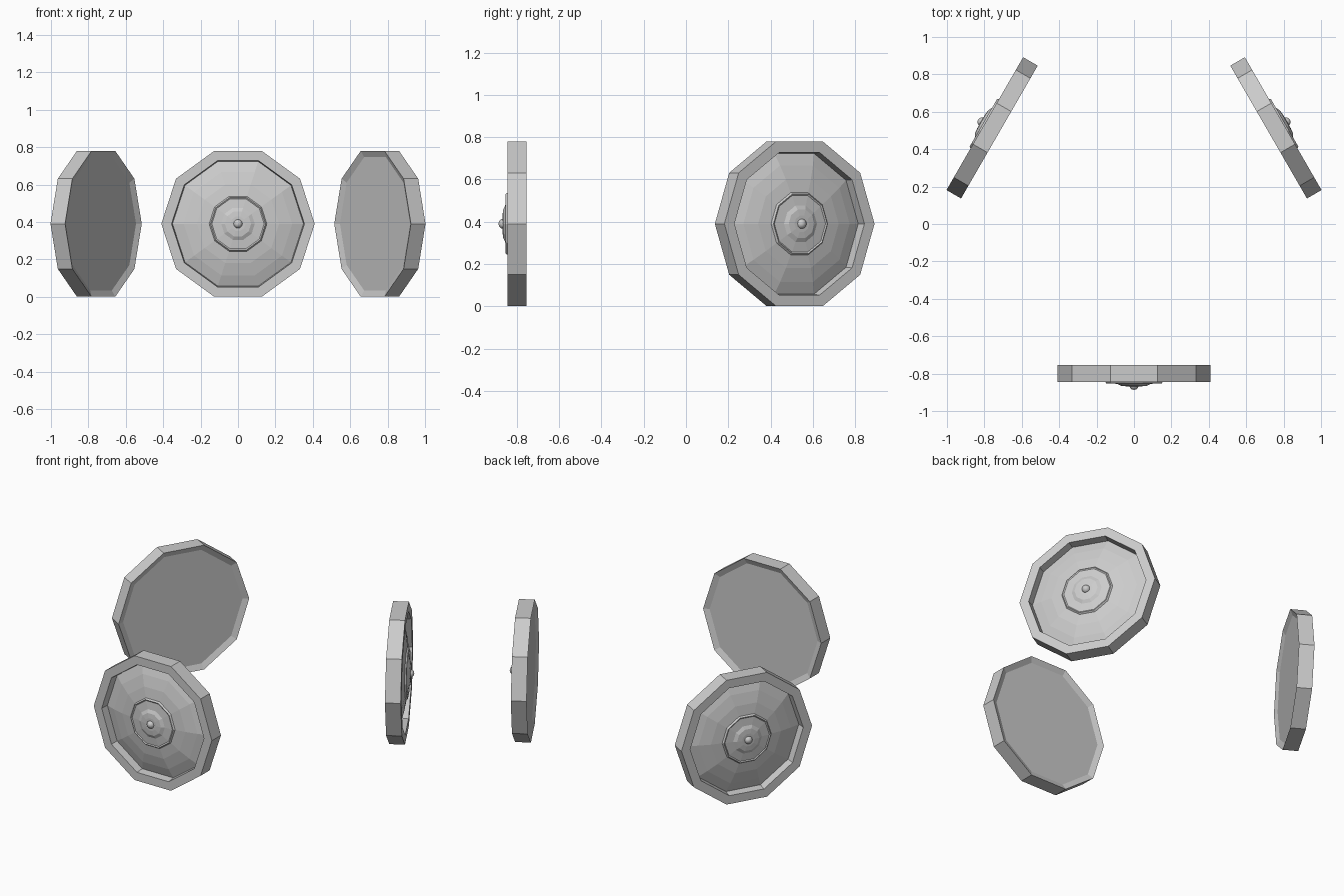
import bpy, bmesh
from math import radians, sin, cos, tau
from mathutils import Matrix

cube = bpy.data.objects.get("Cube")
if cube:
    bpy.data.objects.remove(cube, do_unlink=True)

grey = bpy.data.materials.new("plain grey")
grey.use_nodes = True
grey.diffuse_color = (0.6, 0.6, 0.6, 1)
grey.node_tree.nodes["Principled BSDF"].inputs["Base Color"].default_value = (0.6, 0.6, 0.6, 1)

SIDES = 10
CENTRE_Z = 0.39
RING_Y = 0.076     # centre of the circle the shields stand on
RIM_DISTANCE = 0.921


def lathe(name, profile, place, sides=SIDES):
    """Turn (radius, height) points round the shield axis; radius 0 closes an end."""
    bm = bmesh.new()
    rings = []
    for r, h in profile:
        count = sides if r > 0 else 1
        rings.append([bm.verts.new((r * cos(tau * i / sides), -h, r * sin(tau * i / sides)))
                      for i in range(count)])
    for a, b in zip(rings, rings[1:]):
        for i in range(sides):
            j = (i + 1) % sides
            corners = [a[i % len(a)], a[j % len(a)], b[j % len(b)], b[i % len(b)]]
            bm.faces.new(list(dict.fromkeys(corners)))
    bmesh.ops.recalc_face_normals(bm, faces=bm.faces)
    mesh = bpy.data.meshes.new(name)
    bm.to_mesh(mesh)
    bm.free()
    mesh.materials.append(grey)
    obj = bpy.data.objects.new(name, mesh)
    obj.matrix_world = place
    bpy.context.collection.objects.link(obj)
    return obj


# Rim with a shallow dished back, a raised front lip and a domed face
body = [(0, -0.075), (0.375, -0.075), (0.41, -0.09), (0.41, 0), (0.355, 0),
        (0.35, -0.05), (0.29, -0.028), (0.22, -0.01), (0.15, 0), (0, 0)]
# Raised centre plate with a stepped hub
boss = [(0, -0.004), (0.157, -0.004), (0.147, 0.009), (0.14, 0.005), (0.09, 0.01),
        (0.07, 0.02), (0.04, 0.023), (0, 0.023)]
# Rounded knob on the hub
knob = [(0.025 * sin(radians(a)), 0.018 - 0.024 * cos(radians(a))) for a in range(30, 180, 30)]
knob = [(0, -0.006)] + knob + [(0, 0.042)]

for side, angle in (("front", 0), ("left", 120), ("right", -120)):
    place = (Matrix.Translation((0, RING_Y, CENTRE_Z))
             @ Matrix.Rotation(radians(angle), 4, "Z")
             @ Matrix.Translation((0, -RIM_DISTANCE, 0)))
    lathe(side + "_shield", body, place)
    lathe(side + "_boss", boss, place)
    ball = lathe(side + "_knob", knob, place, 12)
    for face in ball.data.polygons:
        face.use_smooth = True
